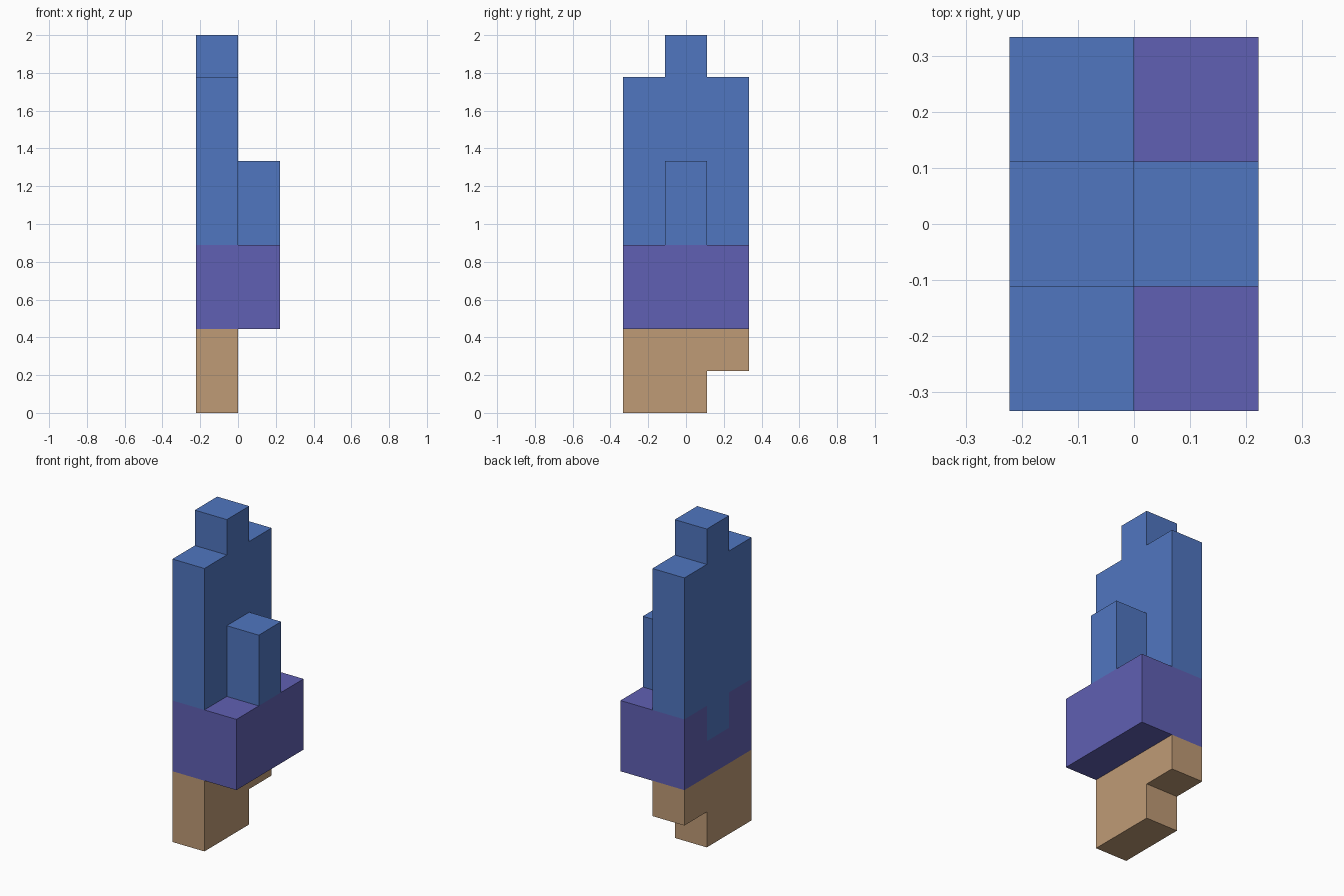
import bpy
import bmesh

if "Cube" in bpy.data.objects:
    bpy.data.objects.remove(bpy.data.objects["Cube"], do_unlink=True)

U = 2 / 9  # one block; the figure is 2 x 3 x 9 blocks


def linear(c):
    c /= 255
    return c / 12.92 if c <= 0.04045 else ((c + 0.055) / 1.055) ** 2.4


def material(name, rgb):
    mat = bpy.data.materials.new(name)
    mat.use_nodes = True
    colour = (*[linear(c) for c in rgb], 1)
    mat.diffuse_color = colour
    mat.node_tree.nodes["Principled BSDF"].inputs["Base Color"].default_value = colour
    return mat


def extruded_part(name, mat, slabs):
    """Extrude side profiles (y, z in blocks) along x; slabs = (profile, x0, x1)."""
    bm = bmesh.new()
    for profile, x0, x1 in slabs:
        face = bm.faces.new([bm.verts.new((x0 * U, y * U, z * U)) for y, z in profile])
        ext = bmesh.ops.extrude_face_region(bm, geom=[face])["geom"]
        verts = [v for v in ext if isinstance(v, bmesh.types.BMVert)]
        bmesh.ops.translate(bm, verts=verts, vec=((x1 - x0) * U, 0, 0))
    bmesh.ops.recalc_face_normals(bm, faces=bm.faces[:])
    mesh = bpy.data.meshes.new(name)
    bm.to_mesh(mesh)
    bm.free()
    mesh.materials.append(mat)
    obj = bpy.data.objects.new(name, mesh)
    bpy.context.collection.objects.link(obj)
    return obj


def rect(y0, z0, y1, z1):
    return [(y0, z0), (y1, z0), (y1, z1), (y0, z1)]


blue = material("blue", (80, 118, 192))
purple = material("purple", (96, 96, 179))
tan = material("tan", (191, 155, 118))

# Stepped base, raised by one block at the back
base = [(-1.5, 0), (0.5, 0), (0.5, 1), (1.5, 1), (1.5, 2), (-1.5, 2)]
extruded_part("stepped_base", tan, [(base, -1, 0)])

# Wide middle band, with a slot in its right half for the body's peg
slotted = [(-1.5, 2), (1.5, 2), (1.5, 4), (0.5, 4),
           (0.5, 3), (-0.5, 3), (-0.5, 4), (-1.5, 4)]
extruded_part("middle_band", purple,
              [(slotted, -1, 0), (rect(-1.5, 2, 1.5, 4), 0, 1)])

# Tall body with a raised cap and a peg reaching down into the band
body = [(-0.5, 3), (0.5, 3), (0.5, 4), (1.5, 4), (1.5, 8), (0.5, 8),
        (0.5, 9), (-0.5, 9), (-0.5, 8), (-1.5, 8), (-1.5, 4), (-0.5, 4)]
extruded_part("tall_body", blue, [(body, -1, 0)])

# Short post standing on the band beside the body
extruded_part("side_post", blue, [(rect(-0.5, 4, 0.5, 6), 0, 1)])
